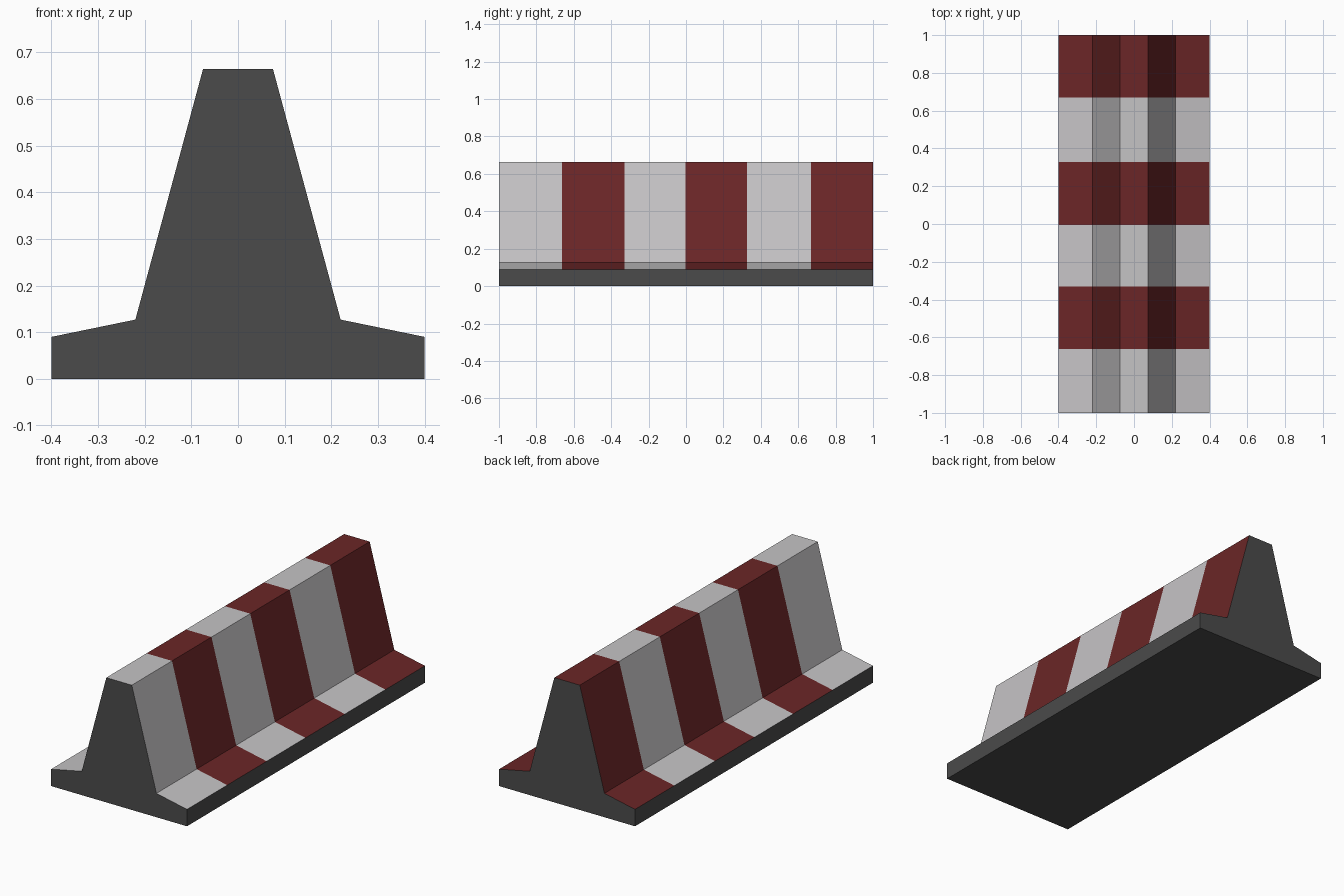
import bpy

if "Cube" in bpy.data.objects:
    bpy.data.objects.remove(bpy.data.objects["Cube"])


def material(name, rgb):
    m = bpy.data.materials.new(name)
    m.diffuse_color = (*rgb, 1.0)
    m.use_nodes = True
    m.node_tree.nodes["Principled BSDF"].inputs["Base Color"].default_value = m.diffuse_color
    return m


mats = [
    material("dark_concrete", (0.07, 0.07, 0.07)),
    material("white_paint", (0.56, 0.55, 0.56)),
    material("red_paint", (0.145, 0.019, 0.020)),
]

# Half profile mirrored into the full barrier cross-section (x, z)
half = [(0.40, 0.0), (0.40, 0.09), (0.22, 0.127), (0.075, 0.664)]
profile = half + [(-x, z) for x, z in reversed(half)]
n = len(profile)

# Stations along the length, one per stripe edge
stations = [-1.0, -0.662, -0.33, -0.004, 0.327, 0.669, 1.0]
verts = [(x, y, z) for y in stations for x, z in profile]

faces, colours = [], []
for s in range(len(stations) - 1):
    for i in range(n):
        j = (i + 1) % n
        a, b = s * n, (s + 1) * n
        faces.append((a + i, b + i, b + j, a + j))
        # Paint only the faces that look upward; kerb sides and base stay bare
        bare = i in (0, n - 2, n - 1)
        colours.append(0 if bare else 1 + s % 2)

# Bare end caps
last = (len(stations) - 1) * n
faces.append(tuple(range(n)))
faces.append(tuple(last + i for i in reversed(range(n))))
colours += [0, 0]

mesh = bpy.data.meshes.new("road_barrier")
mesh.from_pydata(verts, [], faces)
for m in mats:
    mesh.materials.append(m)
for p, c in zip(mesh.polygons, colours):
    p.material_index = c
mesh.update()

barrier = bpy.data.objects.new("road_barrier", mesh)
bpy.context.collection.objects.link(barrier)
